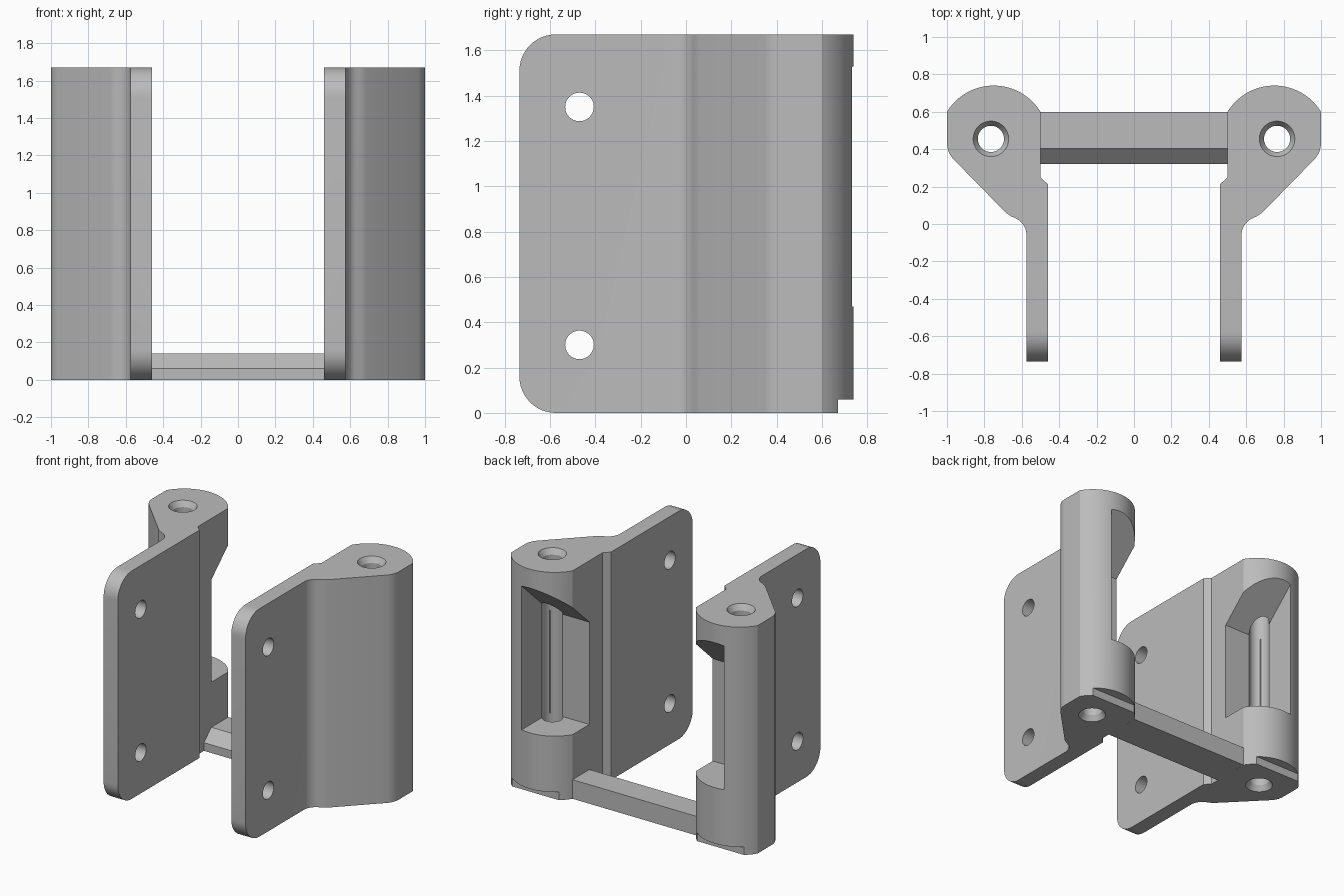
import bpy, bmesh
from math import cos, sin, radians
from mathutils import Matrix

cube = bpy.data.objects.get("Cube")
if cube:
    bpy.data.objects.remove(cube)

grey = bpy.data.materials.new("plain_grey")
grey.use_nodes = True
grey.diffuse_color = (0.5, 0.5, 0.5, 1)
grey.node_tree.nodes["Principled BSDF"].inputs["Base Color"].default_value = (0.5, 0.5, 0.5, 1)

HEIGHT = 1.67
PIN = (0.765, 0.455)


def add_object(name, bm):
    bmesh.ops.recalc_face_normals(bm, faces=bm.faces)
    mesh = bpy.data.meshes.new(name)
    bm.to_mesh(mesh)
    bm.free()
    mesh.materials.append(grey)
    obj = bpy.data.objects.new(name, mesh)
    bpy.context.collection.objects.link(obj)
    return obj


def prism(name, outline, axis, low, high):
    """Extrude an xy outline along z, or a yz outline along x."""
    place = (lambda a, b, t: (a, b, t)) if axis == "z" else (lambda a, b, t: (t, a, b))
    bm = bmesh.new()
    face = bm.faces.new([bm.verts.new(place(a, b, low)) for a, b in outline])
    new = bmesh.ops.extrude_face_region(bm, geom=[face])["geom"]
    verts = [v for v in new if isinstance(v, bmesh.types.BMVert)]
    bmesh.ops.translate(bm, verts=verts, vec=place(0, 0, high - low))
    return add_object(name, bm)


def cone(name, r1, r2, depth, centre, along_x=False):
    bm = bmesh.new()
    matrix = Matrix.Translation(centre)
    if along_x:
        matrix = matrix @ Matrix.Rotation(radians(90), 4, "Y")
    bmesh.ops.create_cone(bm, cap_ends=True, segments=48, radius1=r1, radius2=r2,
                          depth=depth, matrix=matrix)
    return add_object(name, bm)


def arc(cx, cy, r, start, end, steps):
    angles = [radians(start + (end - start) * i / steps) for i in range(steps + 1)]
    return [(cx + r * cos(a), cy + r * sin(a)) for a in angles]


def combine(target, tool, operation="DIFFERENCE"):
    tool.hide_render = True
    mod = target.modifiers.new("cut", "BOOLEAN")
    mod.operation, mod.solver, mod.object = operation, "EXACT", tool
    bpy.context.view_layer.objects.active = target
    bpy.ops.object.modifier_apply(modifier=mod.name)
    bpy.data.objects.remove(tool)


def smooth(obj):
    bpy.ops.object.select_all(action="DESELECT")
    obj.select_set(True)
    bpy.context.view_layer.objects.active = obj
    bpy.ops.object.shade_smooth_by_angle(angle=radians(30))


# Bracket: mounting plate flowing into a rounded barrel
outline = [(0.46, -0.735), (0.575, -0.735)]
outline += arc(0.675, -0.06, 0.1, 180, 120, 8)
outline += [(0.66, 0.043), (0.685, 0.06)]
outline += arc(0.87, 0.435, 0.13, -45, 0, 8)
outline += arc(0.75, 0.447, 0.293, 31.5, 148.5, 32)
outline += [(0.5, 0.25), (0.46, 0.212)]
bracket = prism("left_bracket", outline, "z", 0, HEIGHT)

# Rounded front corners of the plate
r = 0.16
side = arc(-0.735 + r, r, r, 270, 180, 12) + arc(-0.735 + r, HEIGHT - r, r, 180, 90, 12)
side += [(1, HEIGHT), (1, 0)]
combine(bracket, prism("corner_cutter", side, "x", 0.3, 1.2), "INTERSECT")

# Window into the barrel, with flat floor and sloping ceiling
window = [(0.405, 0.47), (0.9, 0.47), (0.9, 1.68), (0.405, 1.22)]
combine(bracket, prism("window_cutter", window, "x", 0.3, 0.82))

# Relief under the back of the barrel
relief = [(0.67, -0.1), (0.9, -0.1), (0.9, 0.06), (0.67, 0.06)]
combine(bracket, prism("relief_cutter", relief, "x", 0.3, 1.2))

# Pin bore with countersinks at both ends
combine(bracket, cone("bore_cutter", 0.07, 0.07, 3, (*PIN, 0.8)))
combine(bracket, cone("top_sink_cutter", 0.07, 0.12, 0.08, (*PIN, HEIGHT)))
combine(bracket, cone("bottom_sink_cutter", 0.12, 0.07, 0.08, (*PIN, 0)))

# Screw holes in the plate
for z in (0.3, 1.35):
    combine(bracket, cone("screw_cutter", 0.063, 0.063, 0.5, (0.5, -0.47, z), True))

# Opposite bracket
bm = bmesh.new()
bm.from_mesh(bracket.data)
bmesh.ops.scale(bm, verts=bm.verts, vec=(-1, 1, 1))
other = add_object("right_bracket", bm)

# Cross bar with sloped front edge
bar = [(0.32, 0), (0.6, 0), (0.6, 0.14), (0.405, 0.14), (0.32, 0.06)]
prism("cross_bar", bar, "x", -0.5, 0.5)

smooth(bracket)
smooth(other)
